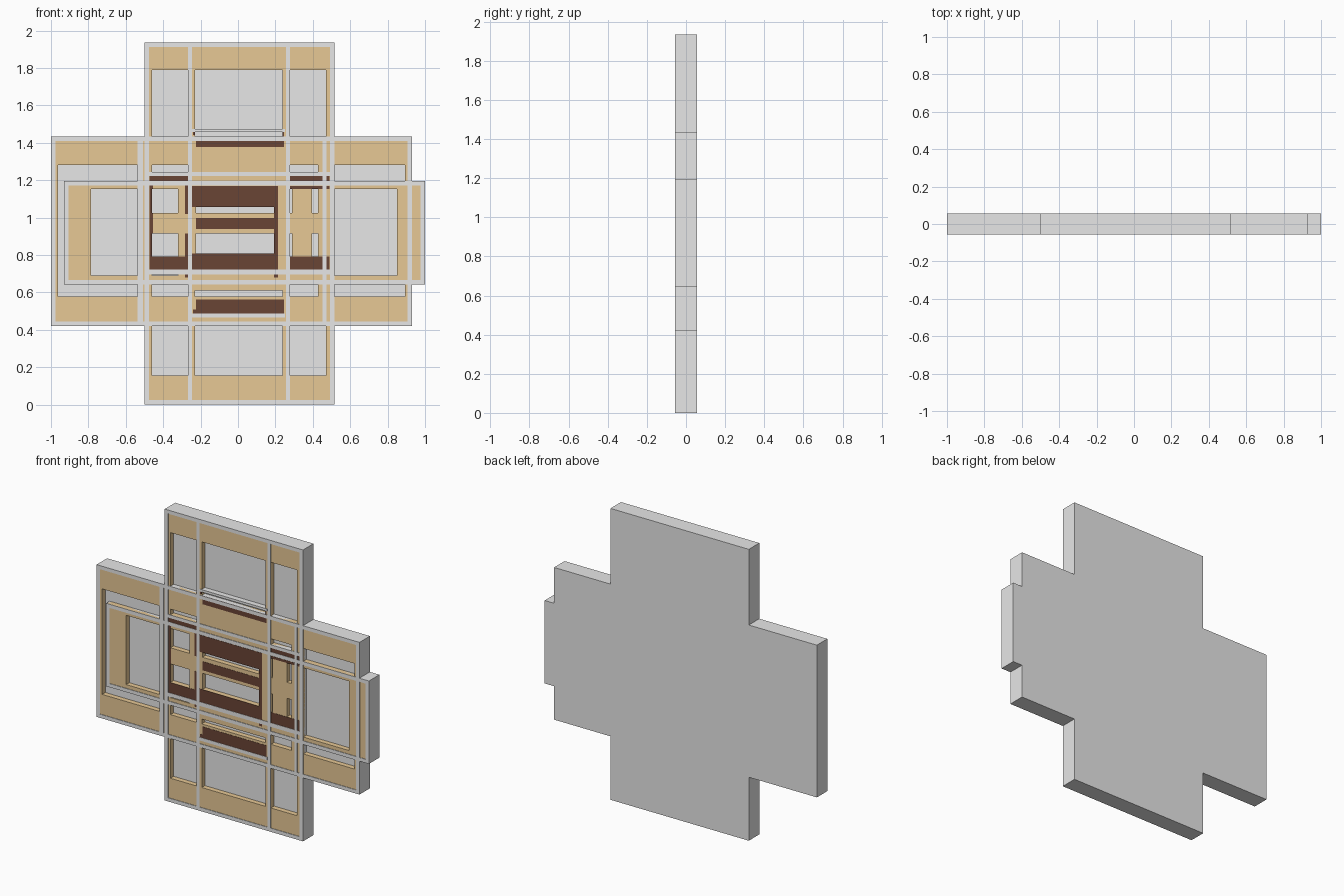
import bpy, bmesh

if "Cube" in bpy.data.objects:
    bpy.data.objects.remove(bpy.data.objects["Cube"])

# Layout is measured in small drawing units (187 per Blender unit)
S, CX, BASE = 187.0, 238.0, 405.3


def material(name, rgb):
    m = bpy.data.materials.new(name)
    m.diffuse_color = (*rgb, 1)
    m.use_nodes = True
    m.node_tree.nodes["Principled BSDF"].inputs["Base Color"].default_value = m.diffuse_color
    return m


GREY = material("light grey", (0.8, 0.8, 0.8))
TAN = material("tan wood", (0.80, 0.58, 0.30))
DARK = material("dark brown wood", (0.142, 0.058, 0.036))


def grid(columns, rows):
    """All rectangles (x0, x1, top, bottom) of columns crossed with rows."""
    return [(*c, *r) for c in columns for r in rows]


def inside(x, z, rects):
    return any(a < x < b and t < z < u for a, b, t, u in rects)


def border(r, w):
    a, b, t, u = r
    return [(a, a + w, t, u), (b - w, b, t, u), (a, b, t, t + w), (a, b, u - w, u)]


def plate(name, rects, holes, front, back, mat):
    """Union of rectangles minus holes, extruded from front to back."""
    xs = sorted({v for r in rects + holes for v in r[:2]})
    zs = sorted({v for r in rects + holes for v in r[2:]})
    bm = bmesh.new()
    verts = {}

    def vert(x, z):
        if (x, z) not in verts:
            verts[x, z] = bm.verts.new(((x - CX) / S, front, (BASE - z) / S))
        return verts[x, z]

    for a, b in zip(xs, xs[1:]):
        for t, u in zip(zs, zs[1:]):
            mx, mz = (a + b) / 2, (t + u) / 2
            if inside(mx, mz, rects) and not inside(mx, mz, holes):
                bm.faces.new([vert(a, u), vert(b, u), vert(b, t), vert(a, t)])
    ext = bmesh.ops.extrude_face_region(bm, geom=bm.faces[:], use_keep_orig=True)
    moved = [g for g in ext["geom"] if isinstance(g, bmesh.types.BMVert)]
    bmesh.ops.translate(bm, verts=moved, vec=(0, back - front, 0))
    bmesh.ops.recalc_face_normals(bm, faces=bm.faces[:])
    me = bpy.data.meshes.new(name)
    bm.to_mesh(me)
    bm.free()
    me.materials.append(mat)
    ob = bpy.data.objects.new(name, me)
    bpy.context.collection.objects.link(ob)
    return ob


# Three overlapping units: tall, wide, and low wide
tall = (144.5, 334.5, 43.5, 405.3)
wide = (51, 412, 137.5, 326.5)
low = (64, 425, 182, 285)
units = [tall, wide, low]

# Grey frames and dividers
strips = border(tall, 4.5) + border(wide, 4.5) + border(low, 4.5)
strips += grid([(188, 192), (286, 290)], [(43.5, 405.3)])
strips += grid([(137.5, 143), (322.5, 326.5)], [(137.5, 326.5)])
strips += grid([(147, 331)], [(173, 177), (270, 275)])
strips += grid([(192, 285)], [(130, 133), (314, 318)])

# Recessed openings
holes = grid([(152, 188), (195, 282.5), (290, 326)], [(71, 137.5), (326.5, 376)])
holes += grid([(58, 137.5), (334.5, 405)], [(166, 182), (285, 297)])
holes += [(58, 64, 166, 297), (91, 137.5, 190, 276), (334.5, 397, 190, 276)]
holes += grid([(152, 188), (290, 318)], [(166, 173), (285, 297)])
holes += [(195, 282.5, 291, 297)]
holes += grid([(152, 178), (290, 292), (312, 318)], [(190, 214), (234, 257)])
holes += [(196, 274, 208, 214), (196, 274, 234, 254), (152, 178, 274, 276)]

# Dark wood panels
dark = [(196, 284, 134, 148), (193, 284, 133, 136),
        (196, 284, 300, 314), (193, 284, 310, 314)]
dark += grid([(149.5, 188), (290, 329.5)], [(177, 182), (257, 270)])
dark += [(290, 329.5, 187, 190), (149.5, 153, 177, 270), (192, 278, 187, 208),
         (196, 278, 219, 230), (192, 278, 254, 270), (274, 278, 187, 278)]
dark += grid([(185, 188)], [(177, 215), (234, 278)])

panel = [(a + 2, b - 2, t + 2, u - 2) for a, b, t, u in units]
plate("backing_board", units, [], -0.018, 0.055, GREY)
plate("grey_frames", strips, [], -0.055, -0.018, GREY)
plate("tan_panels", panel, holes, -0.0515, -0.017, TAN)
plate("dark_panels", dark, holes, -0.053, -0.050, DARK)
